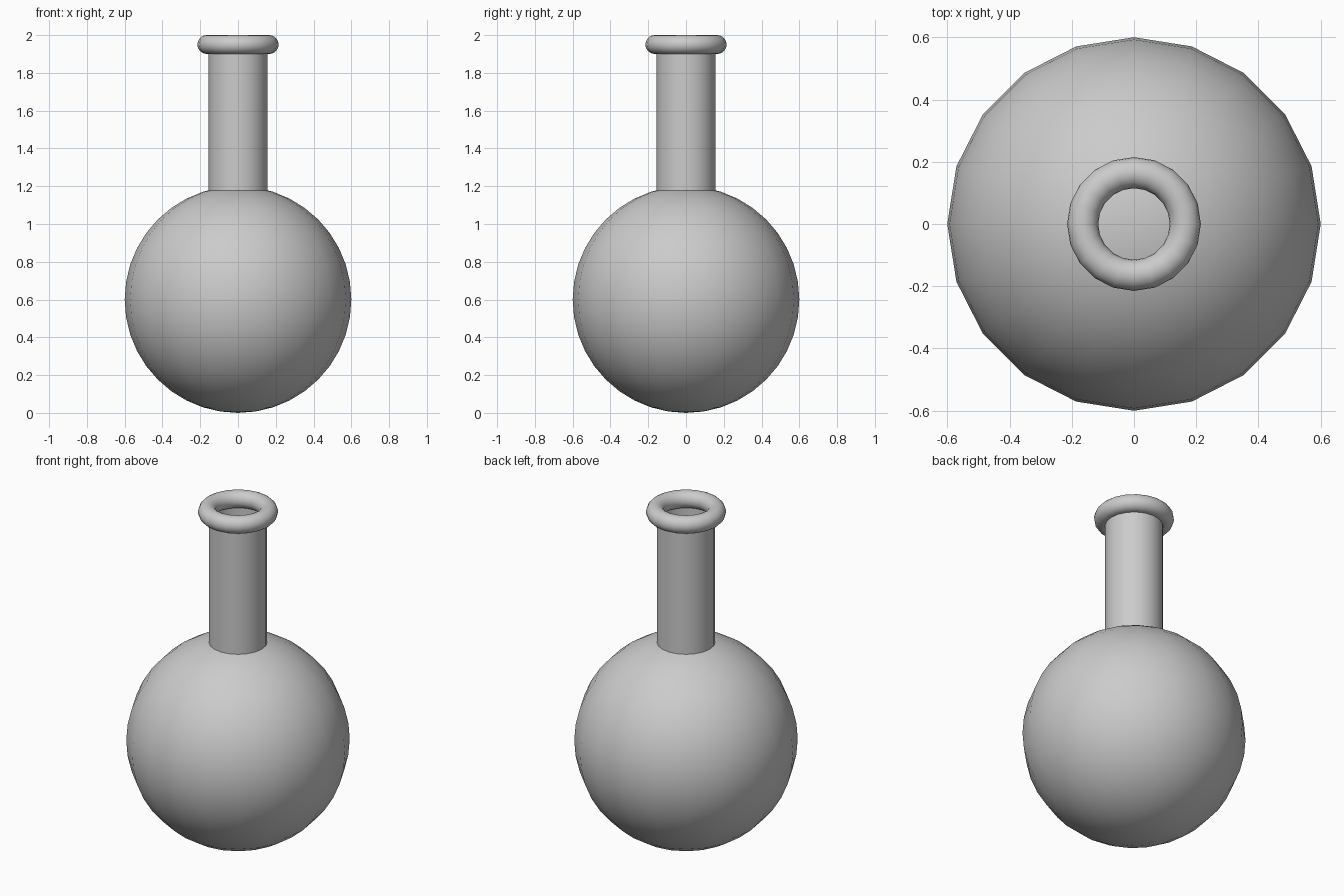
import bpy
import math

cube = bpy.data.objects.get("Cube")
if cube:
    bpy.data.objects.remove(cube, do_unlink=True)

SIDES = 20
grey = bpy.data.materials.new("plain_grey")
grey.use_nodes = True
colour = (0.6, 0.6, 0.6, 1)
grey.diffuse_color = colour
grey.node_tree.nodes["Principled BSDF"].inputs["Base Color"].default_value = colour


def finish(name):
    """Name, colour and smooth the part just added."""
    part = bpy.context.object
    part.name = name
    part.data.materials.append(grey)
    bpy.ops.object.shade_smooth_by_angle(angle=math.radians(40))


# Round body
bpy.ops.mesh.primitive_uv_sphere_add(segments=SIDES, ring_count=SIDES, radius=0.6, location=(0, 0, 0.6))
finish("round_body")

# Open neck tube, sunk into the body
bottom, top = 1.12, 1.95
bpy.ops.mesh.primitive_cylinder_add(vertices=SIDES, radius=0.157, depth=top - bottom,
                                    end_fill_type='NOTHING', location=(0, 0, (top + bottom) / 2))
finish("neck")

# Rolled rim
bpy.ops.mesh.primitive_torus_add(major_segments=SIDES, minor_segments=SIDES, major_radius=0.165,
                                 minor_radius=0.05, location=(0, 0, 1.95))
finish("rim")
